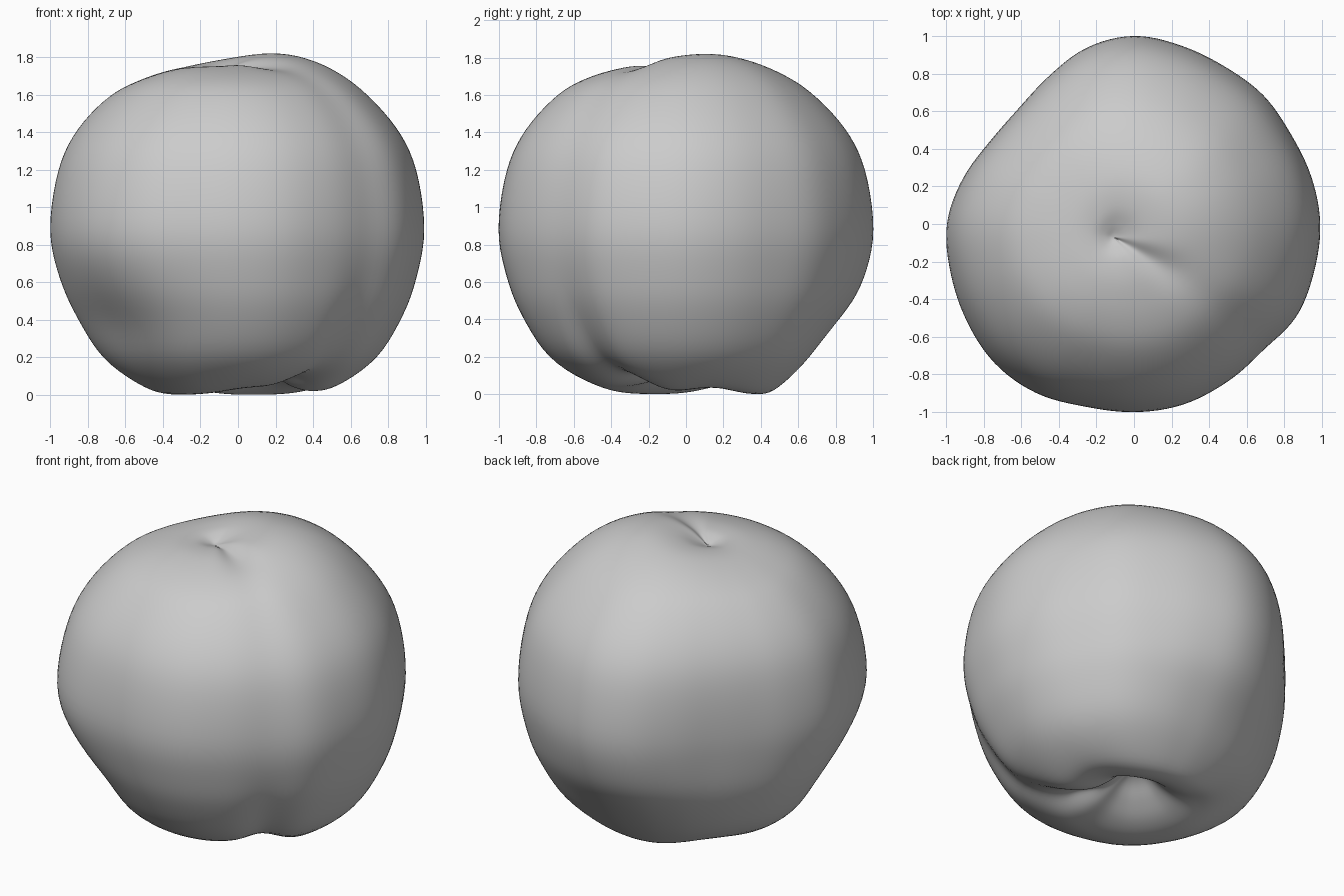
import bpy, bmesh, math
from mathutils import Vector

if "Cube" in bpy.data.objects:
    bpy.data.objects.remove(bpy.data.objects["Cube"], do_unlink=True)

grey = bpy.data.materials.new("plain grey")
grey.use_nodes = True
colour = (0.6, 0.6, 0.6, 1)
grey.diffuse_color = colour
grey.node_tree.nodes["Principled BSDF"].inputs["Base Color"].default_value = colour

# Half section of the fruit (radius, height), from bottom hollow to stem dimple
PROFILE = [(0, .20), (.08, .17), (.16, .10), (.26, .03), (.38, .0), (.52, .035),
           (.74, .20), (.88, .42), (.955, .62), (1.0, .88), (.955, 1.2), (.85, 1.42),
           (.67, 1.61), (.49, 1.71), (.30, 1.76), (.15, 1.76), (.06, 1.735), (0, 1.715)]
# Girth every 15 degrees, starting at the model's left
GIRTH = [.995, .98, .965, .975, .97, .985, 1.005, .975, .91, .87, .885, .945,
         1, 1.015, 1.035, 1.055, 1.045, 1.01, 1.005, 1, .98, .975, 1, .995]
SEGMENTS, STEPS = 144, 5
SEAM = -43


def spline(a, b, c, d, t):
    return 0.5 * (2 * b + (c - a) * t + (2 * a - 5 * b + 4 * c - d) * t * t
                  + (3 * b - a - 3 * c + d) * t ** 3)


def bell(x, width):
    return math.exp(-(x / width) ** 2)


def turn(a, b):
    return (a - b + 180) % 360 - 180


def girth(deg):
    i, t = divmod(deg / 15, 1)
    return spline(*[GIRTH[(int(i) + k) % 24] for k in (-1, 0, 1, 2)], t)


def surface(r, z, deg):
    """Push the plain turned shape into lobes, a seam and hollows."""
    low = max(0, 1 - z / .75)
    high = max(0, (z - .9) / .9)
    top = max(0, min(1, (z - 1.2) / .5))
    seam = turn(deg, SEAM)
    g = girth(deg)
    rr = r * (g + (1 - g) * (low + high) * .5)
    side = min(1, r * 2)
    # lengthwise seam, deepest towards the base
    rr -= side * (.012 + .075 * low ** 1.5) * bell(seam, 9)
    # side and back hollows in the lower half
    rr -= side * .10 * bell(turn(deg, 219), 30) * bell(z - .34, .27)
    rr -= side * .09 * bell(turn(deg, 93), 32) * bell(z - .23, .25)
    # raised gaps between the feet of the lobes
    foot = bell(r - .38, .22) * bell(z, .3)
    z += foot * (.05 * bell(turn(deg, 148), 28) + .11 * bell(seam, 18)
                 + .035 * bell(turn(deg, 15), 28) + .04 * bell(turn(deg, 282), 32))
    # short crease running from the dimple along the seam
    z -= top * .035 * bell(seam, 17) * bell(r - .24, .2)
    x = rr * math.cos(math.radians(deg))
    y = rr * math.sin(math.radians(deg))
    # off-centre dimple and base hollow
    pull = max(0, 1 - r) ** 2
    x += pull * (-.11 if z > .9 else .06)
    y += pull * (-.07 if z > .9 else .08)
    # taller lobe behind the crease, lower shoulders opposite
    z += top * .065 * bell(math.hypot(x - .26, y - .14), .42)
    z -= top * .035 * bell(math.hypot(x + .45, y), .35)
    z -= top * .022 * bell(math.hypot(x - .02, y + .32), .3)
    return Vector((x, y, z))


# Sample the section smoothly
pts = [(-PROFILE[1][0], PROFILE[1][1])] + PROFILE + [(-PROFILE[-2][0], PROFILE[-2][1])]
section = []
for i in range(len(PROFILE) - 1):
    for s in range(STEPS):
        section.append([spline(*[p[k] for p in pts[i:i + 4]], s / STEPS) for k in (0, 1)])

# Rings, then the two poles
bm = bmesh.new()
rings = [[bm.verts.new(surface(r, z, 360 * k / SEGMENTS)) for k in range(SEGMENTS)]
         for r, z in section[1:]]
bottom = bm.verts.new(surface(0, PROFILE[0][1], 0))
peak = bm.verts.new(surface(0, PROFILE[-1][1], 0))
for k in range(SEGMENTS):
    n = (k + 1) % SEGMENTS
    bm.faces.new((bottom, rings[0][n], rings[0][k]))
    bm.faces.new((peak, rings[-1][k], rings[-1][n]))
    for a, b in zip(rings, rings[1:]):
        bm.faces.new((a[k], a[n], b[n], b[k]))

# Soften the creases
for _ in range(3):
    bmesh.ops.smooth_vert(bm, verts=bm.verts, factor=.5,
                          use_axis_x=True, use_axis_y=True, use_axis_z=True)
bmesh.ops.recalc_face_normals(bm, faces=bm.faces)
for f in bm.faces:
    f.smooth = True

mesh = bpy.data.meshes.new("fruit")
bm.to_mesh(mesh)
bm.free()
mesh.materials.append(grey)
fruit = bpy.data.objects.new("fruit", mesh)
bpy.context.collection.objects.link(fruit)
